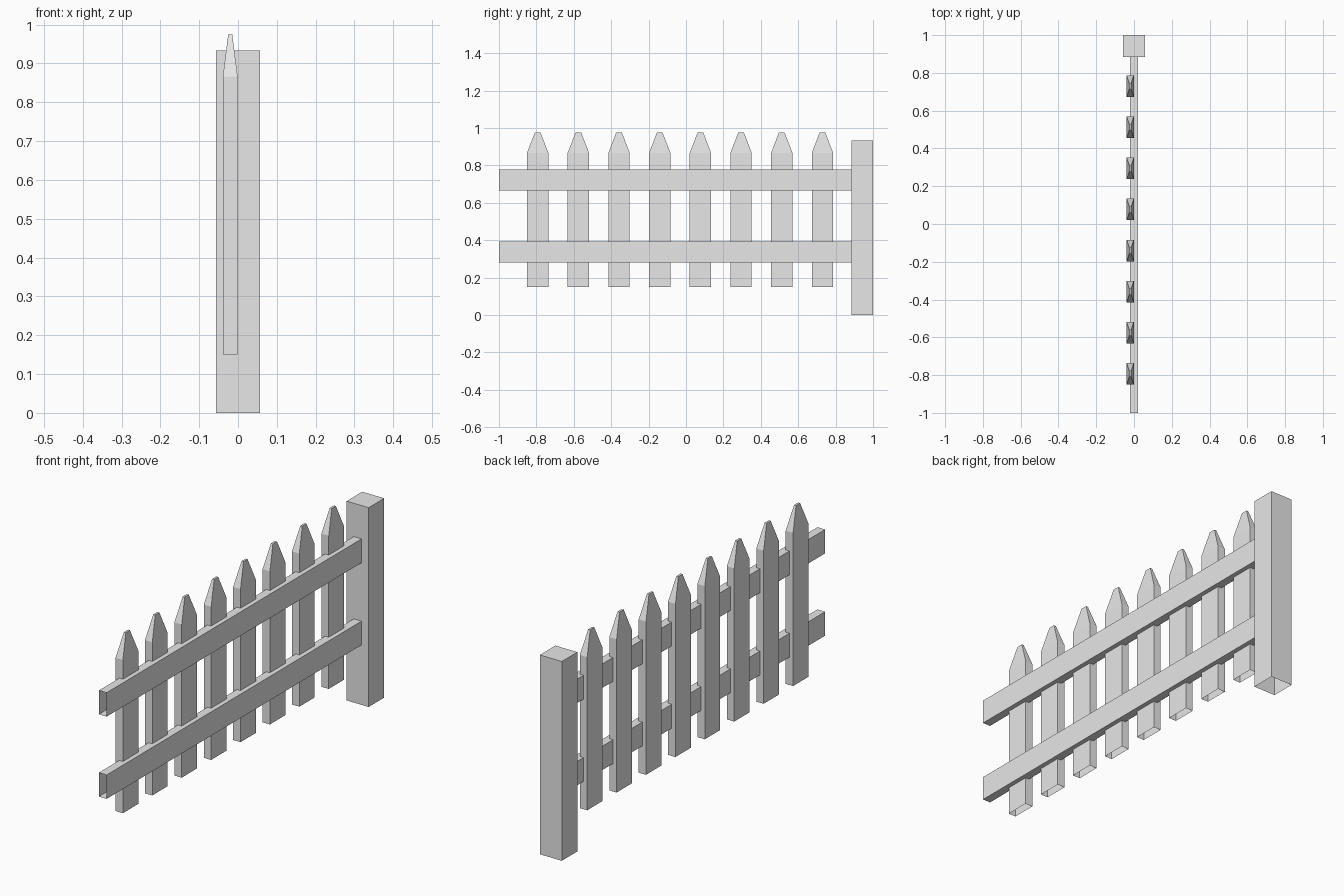
import bpy
import bmesh
from mathutils import Vector

cube = bpy.data.objects.get("Cube")
if cube:
    bpy.data.objects.remove(cube, do_unlink=True)

# Single plain colour
grey = bpy.data.materials.new("light_grey")
grey.use_nodes = True
colour = (0.8, 0.8, 0.8, 1)
grey.diffuse_color = colour
grey.node_tree.nodes["Principled BSDF"].inputs["Base Color"].default_value = colour


def finish(name, bm):
    mesh = bpy.data.meshes.new(name)
    bm.to_mesh(mesh)
    bm.free()
    mesh.materials.append(grey)
    obj = bpy.data.objects.new(name, mesh)
    bpy.context.collection.objects.link(obj)
    return obj


def open_box(low, high, open_sides):
    """Box between two corners, without the faces pointing along open_sides."""
    low, high = Vector(low), Vector(high)
    bm = bmesh.new()
    bmesh.ops.create_cube(bm, size=1)
    bm.normal_update()
    drop = [f for f in bm.faces
            if any(f.normal.dot(Vector(s)) > 0.9 for s in open_sides)]
    bmesh.ops.delete(bm, geom=drop, context='FACES')
    bmesh.ops.scale(bm, vec=high - low, verts=bm.verts)
    bmesh.ops.translate(bm, vec=(low + high) / 2, verts=bm.verts)
    return bm


DOWN, FRONT, BACK = (0, 0, -1), (0, -1, 0), (0, 1, 0)

# End post, open underneath
finish("post", open_box((-0.057, 0.885, 0), (0.057, 1, 0.933), [DOWN]))

# Two rails, open at both ends
for name, z in (("lower_rail", 0.28), ("upper_rail", 0.665)):
    finish(name, open_box((-0.02, -1, z), (0.02, 0.885, z + 0.112), [FRONT, BACK]))

# Pickets with tapered tips, open underneath
PICKETS, FIRST, STEP = 8, -0.793, 0.2175
for i in range(PICKETS):
    y = FIRST + i * STEP
    bm = open_box((-0.039, y - 0.057, 0.15), (-0.001, y + 0.057, 0.867), [DOWN])
    top = max(bm.faces, key=lambda f: f.calc_center_median().z)
    tip = bmesh.ops.extrude_face_region(bm, geom=[top])["geom"]
    bmesh.ops.delete(bm, geom=[top], context='FACES_ONLY')
    for v in (g for g in tip if isinstance(g, bmesh.types.BMVert)):
        v.co.x = -0.02 + (v.co.x + 0.02) * 0.27
        v.co.y = y + (v.co.y - y) * 0.27
        v.co.z = 0.975
    finish(f"picket_{i + 1}", bm)
